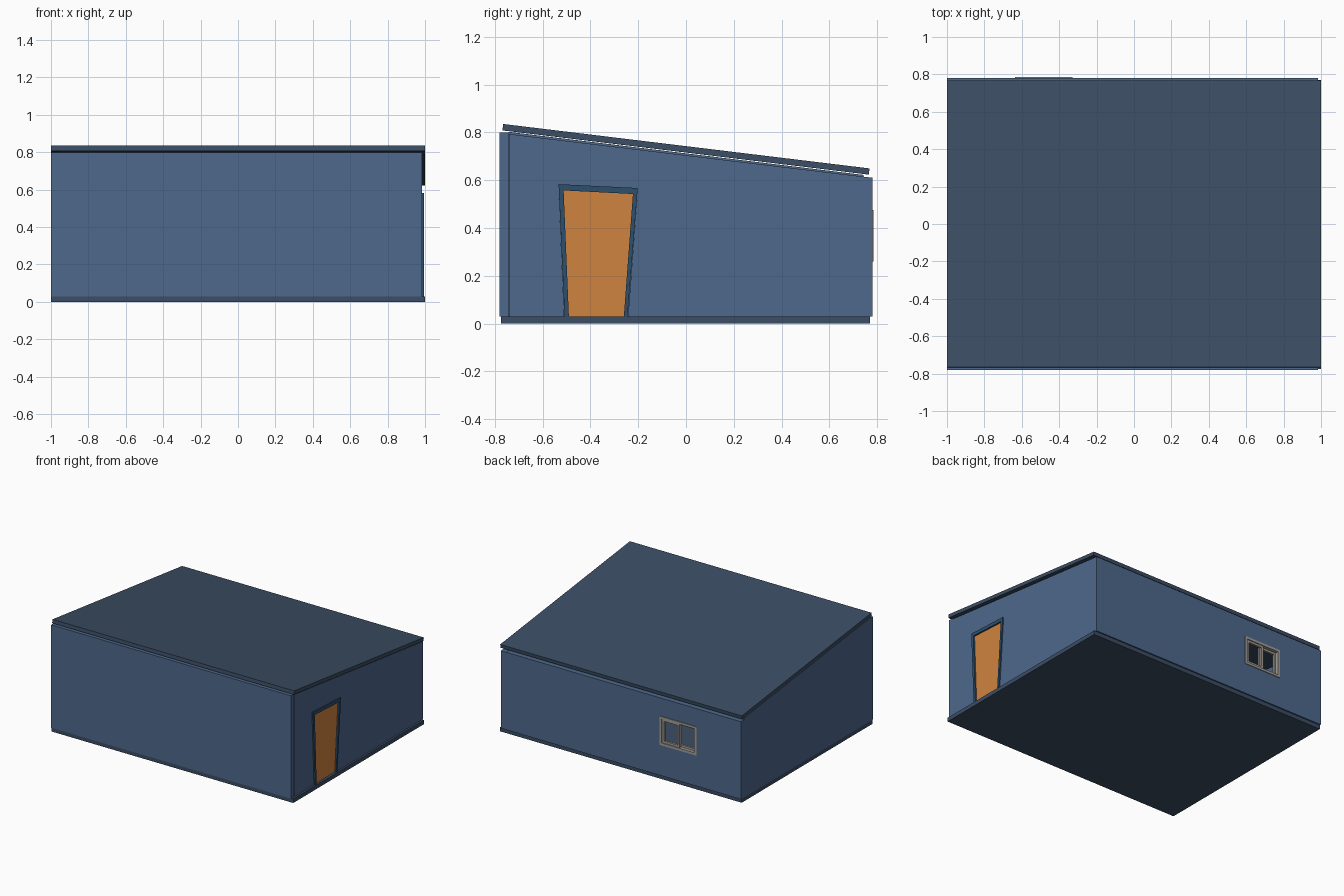
import bpy, bmesh
from mathutils import Vector

if "Cube" in bpy.data.objects:
    bpy.data.objects.remove(bpy.data.objects["Cube"])


def material(name, color):
    m = bpy.data.materials.new(name)
    m.diffuse_color = (*color, 1)
    m.use_nodes = True
    m.node_tree.nodes["Principled BSDF"].inputs["Base Color"].default_value = m.diffuse_color
    return m


WALL = material("wall_blue", (0.075, 0.138, 0.26))
SLATE = material("slate", (0.044, 0.074, 0.127))
TRIM = material("trim_blue", (0.026, 0.08, 0.155))
ORANGE = material("door_orange", (0.63, 0.23, 0.05))
GREY = material("window_grey", (0.36, 0.34, 0.31))


def prism(name, pts, axis, lo, hi, mat):
    """Extrude a 2D profile along x (pts are y,z) or y (pts are x,z)."""
    bm = bmesh.new()
    place = (lambda p: (lo, p[0], p[1])) if axis == 'x' else (lambda p: (p[0], lo, p[1]))
    face = bm.faces.new([bm.verts.new(place(p)) for p in pts])
    ext = bmesh.ops.extrude_face_region(bm, geom=[face])
    step = Vector((hi - lo, 0, 0)) if axis == 'x' else Vector((0, hi - lo, 0))
    bmesh.ops.translate(bm, vec=step, verts=[v for v in ext['geom'] if isinstance(v, bmesh.types.BMVert)])
    bmesh.ops.recalc_face_normals(bm, faces=bm.faces[:])
    me = bpy.data.meshes.new(name)
    bm.to_mesh(me)
    bm.free()
    ob = bpy.data.objects.new(name, me)
    bpy.context.collection.objects.link(ob)
    me.materials.append(mat)
    return ob


def rect(a0, a1, z0, z1):
    return [(a0, z0), (a1, z0), (a1, z1), (a0, z1)]


def cut(target, name, pts, axis, lo, hi):
    cutter = prism(name, pts, axis, lo, hi, target.data.materials[0])
    cutter.hide_render = True
    cutter.hide_viewport = True
    mod = target.modifiers.new("opening", 'BOOLEAN')
    mod.operation = 'DIFFERENCE'
    mod.solver = 'EXACT'
    mod.object = cutter


def window_frame(name, x0, x1, z0, z1, w, y0, y1):
    """Four bars around a rectangular opening."""
    bars = {"bottom": rect(x0, x1, z0, z0 + w), "top": rect(x0, x1, z1 - w, z1),
            "left": rect(x0, x0 + w, z0 + w, z1 - w), "right": rect(x1 - w, x1, z0 + w, z1 - w)}
    for side, pts in bars.items():
        prism(f"{name}_{side}", pts, 'y', y0, y1, GREY)


# Floor slab and sloping roof slab
prism("floor_slab", rect(-0.775, 0.77, 0, 0.03), 'x', -1, 1, SLATE)
prism("roof_slab", [(-0.768, 0.808), (-0.765, 0.835), (0.768, 0.649), (0.765, 0.623)], 'x', -1, 1, SLATE)

# Walls: tall front, low back, sloped sides
prism("front_wall", rect(-1, 0.985, 0.03, 0.80), 'y', -0.78, -0.742, WALL)
back = prism("back_wall", rect(-1, 0.945, 0.03, 0.61), 'y', 0.742, 0.78, WALL)
right = prism("right_wall", [(-0.74, 0.03), (0.78, 0.03), (0.78, 0.61), (-0.74, 0.793)], 'x', 0.945, 0.985, WALL)
prism("left_wall", [(-0.742, 0.03), (0.742, 0.03), (0.742, 0.622), (-0.742, 0.802)], 'x', -1, -0.96, WALL)

# Tapered door in the right wall, with its frame
outer = [(-0.508, 0.03), (-0.533, 0.583), (-0.202, 0.567), (-0.245, 0.03)]
inner = [(-0.490, 0.03), (-0.512, 0.557), (-0.222, 0.542), (-0.260, 0.03)]
cut(right, "door_cutter", [(y, z if z > 0.1 else 0.0) for y, z in outer], 'x', 0.9, 1.05)
prism("door_frame", outer[:] + inner[::-1], 'x', 0.94, 0.994, TRIM)
prism("door_panel", inner, 'x', 0.95, 0.982, ORANGE)

# Sliding window in the back wall: outer frame and two sashes
X0, X1, Z0, Z1 = -0.635, -0.33, 0.26, 0.475
cut(back, "window_cutter", rect(X0 + 0.006, X1 - 0.006, Z0 + 0.006, Z1 - 0.006), 'y', 0.7, 0.85)
window_frame("window_frame", X0, X1, Z0, Z1, 0.018, 0.738, 0.785)
mid = (X0 + X1) / 2
window_frame("inner_sash", X0 + 0.018, mid + 0.01, Z0 + 0.018, Z1 - 0.018, 0.016, 0.745, 0.76)
window_frame("outer_sash", mid - 0.01, X1 - 0.018, Z0 + 0.018, Z1 - 0.018, 0.016, 0.762, 0.778)
